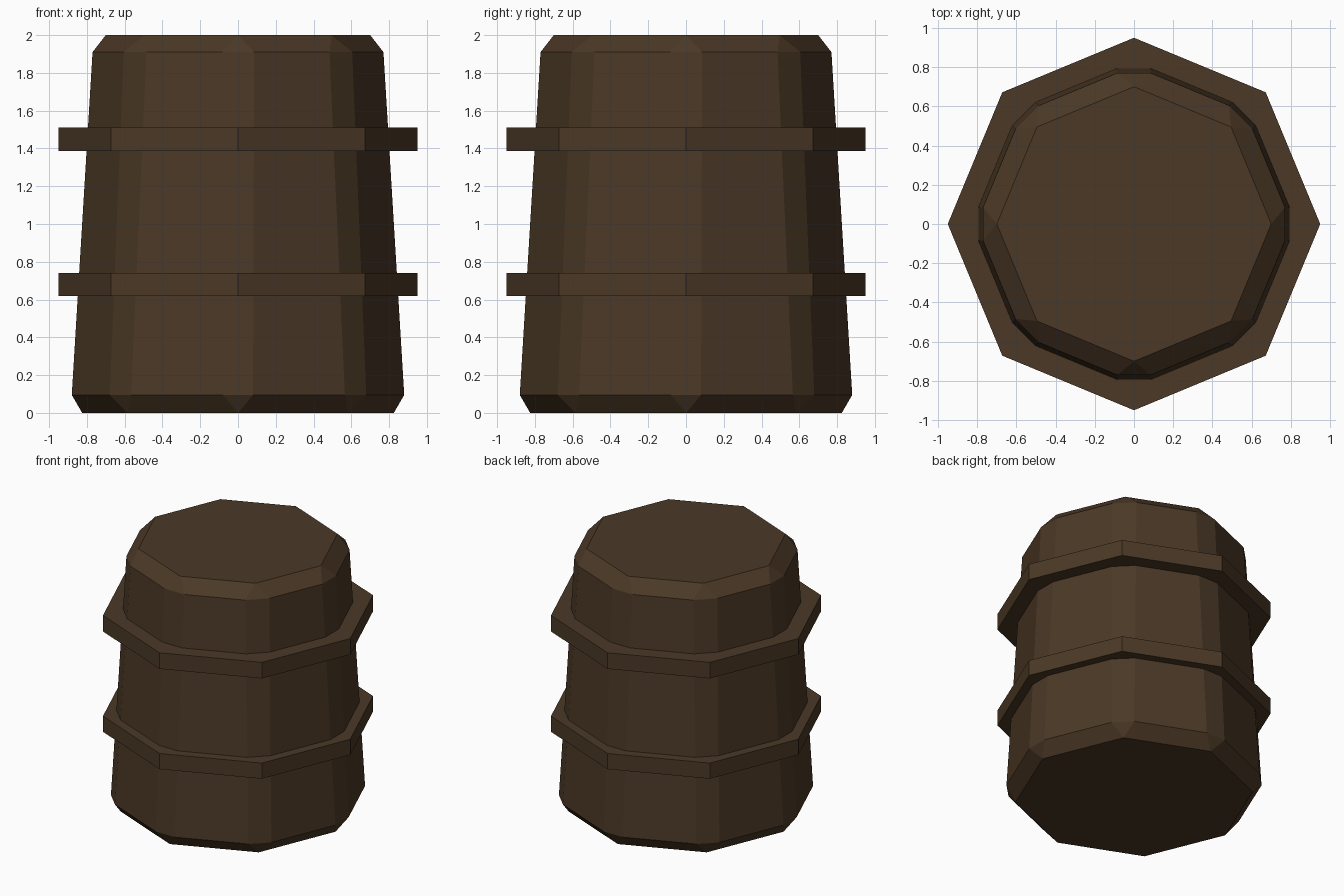
import bpy
import bmesh
import math

if "Cube" in bpy.data.objects:
    bpy.data.objects.remove(bpy.data.objects["Cube"])

wood = bpy.data.materials.new("dark_brown_wood")
wood.diffuse_color = (0.070, 0.040, 0.019, 1)
wood.use_nodes = True
wood.node_tree.nodes["Principled BSDF"].inputs["Base Color"].default_value = wood.diffuse_color


def octagon(bm, radius, z):
    """Ring of eight corners, one on each axis."""
    return [bm.verts.new((radius * math.cos(i * math.pi / 4),
                          radius * math.sin(i * math.pi / 4), z)) for i in range(8)]


def cut_octagon(bm, reach, half, z):
    """Ring of eight corner pairs: every corner is chamfered into a narrow flat."""
    ring = []
    for i in range(8):
        c, s = math.cos(i * math.pi / 4), math.sin(i * math.pi / 4)
        for t in (-half, half):
            ring.append(bm.verts.new((reach * c - t * s, reach * s + t * c, z)))
    return ring


def bridge(bm, low, high):
    n = len(low)
    for i in range(n):
        j = (i + 1) % n
        bm.faces.new((low[i], low[j], high[j], high[i]))


def finish(bm, name):
    bmesh.ops.recalc_face_normals(bm, faces=bm.faces)
    mesh = bpy.data.meshes.new(name)
    bm.to_mesh(mesh)
    bm.free()
    mesh.materials.append(wood)
    bpy.context.collection.objects.link(bpy.data.objects.new(name, mesh))


# Tapered barrel body with chamfered rims and corners
bm = bmesh.new()
bottom = octagon(bm, 0.825, 0.0)
low = cut_octagon(bm, 0.88, 0.08, 0.095)
high = cut_octagon(bm, 0.77, 0.085, 1.91)
top = octagon(bm, 0.70, 2.0)
bridge(bm, low, high)
for cap, ring in ((bottom, low), (top, high)):
    bm.faces.new(cap)
    for i in range(8):
        j = (i + 1) % 8
        bm.faces.new((cap[i], ring[2 * i], ring[2 * i + 1]))           # corner
        bm.faces.new((cap[i], ring[2 * i + 1], ring[2 * j], cap[j]))   # rim
finish(bm, "barrel_body")

# Two octagonal hoops
for name, z0, z1 in (("lower_hoop", 0.62, 0.74), ("upper_hoop", 1.387, 1.51)):
    bm = bmesh.new()
    under, over = octagon(bm, 0.95, z0), octagon(bm, 0.95, z1)
    bridge(bm, under, over)
    bm.faces.new(under)
    bm.faces.new(over)
    finish(bm, name)
